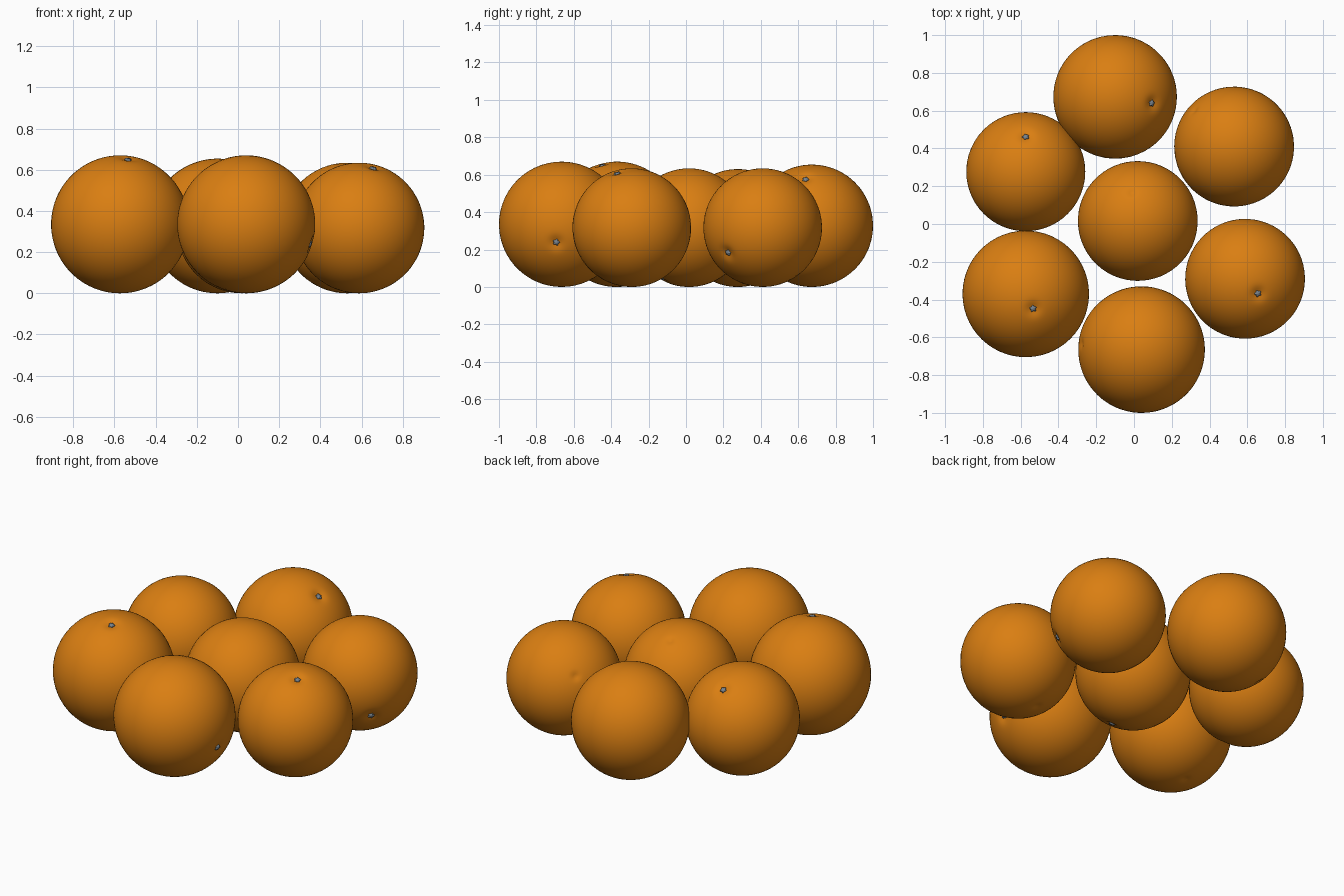
import bpy, bmesh, math
from mathutils import Vector, Matrix

cube = bpy.data.objects.get("Cube")
if cube:
    bpy.data.objects.remove(cube, do_unlink=True)


def material(name, rgb, roughness):
    mat = bpy.data.materials.new(name)
    mat.use_nodes = True
    mat.diffuse_color = (*rgb, 1)
    bsdf = mat.node_tree.nodes["Principled BSDF"]
    bsdf.inputs["Base Color"].default_value = (*rgb, 1)
    bsdf.inputs["Roughness"].default_value = roughness
    return mat


PEEL = material("orange peel", (0.70, 0.21, 0.006), 0.5)
STEM = material("grey stem", (0.19, 0.23, 0.27), 0.8)


def finish(name, bm, mat, matrix):
    mesh = bpy.data.meshes.new(name)
    bm.transform(matrix)
    bmesh.ops.recalc_face_normals(bm, faces=bm.faces)
    for face in bm.faces:
        face.smooth = True
    bm.to_mesh(mesh)
    bm.free()
    mesh.materials.append(mat)
    obj = bpy.data.objects.new(name, mesh)
    bpy.context.collection.objects.link(obj)
    return obj


def add_fruit(place, x, y, radius, stem_direction):
    turn = Vector(stem_direction).to_track_quat("Z", "Y").to_matrix().to_4x4()
    matrix = Matrix.Translation((x, y, radius)) @ turn

    # Round fruit with a dimple at the stem and a smaller one at the other end
    bm = bmesh.new()
    bmesh.ops.create_uvsphere(bm, u_segments=56, v_segments=72, radius=radius)
    for v in bm.verts:
        across = math.hypot(v.co.x, v.co.y)
        depth, width = (0.014, 0.035) if v.co.z > 0 else (0.008, 0.02)
        v.co.z -= math.copysign(depth * math.exp(-(across / width) ** 2), v.co.z)
    finish(place + "_fruit", bm, PEEL, matrix)

    # Five-lobed stem button sitting in the dimple
    bm = bmesh.new()
    bmesh.ops.create_cone(bm, cap_ends=True, segments=30, radius1=0.019,
                          radius2=0.011, depth=0.012)
    for v in bm.verts:
        lobe = 1 + 0.2 * math.cos(5 * math.atan2(v.co.y, v.co.x))
        v.co.x *= lobe
        v.co.y *= lobe
    bmesh.ops.translate(bm, verts=bm.verts, vec=(0, 0, radius - 0.009))
    finish(place + "_stem", bm, STEM, matrix)


# Place, centre, radius and direction of the stem
add_fruit("back", -0.10, 0.673, 0.327, (0.20, -0.035, 0.255))
add_fruit("back_left", 0.53, 0.41, 0.317, (0.21, -0.19, -0.137))
add_fruit("back_right", -0.573, 0.277, 0.315, (0, 0.19, 0.25))
add_fruit("middle", 0.02, 0.016, 0.317, (0.03, -0.15, -0.275))
add_fruit("front_right", -0.573, -0.37, 0.335, (0.04, -0.08, 0.32))
add_fruit("front_left", 0.588, -0.29, 0.317, (0.07, -0.08, 0.295))
add_fruit("front", 0.04, -0.665, 0.335, (0.32, -0.03, -0.10))
